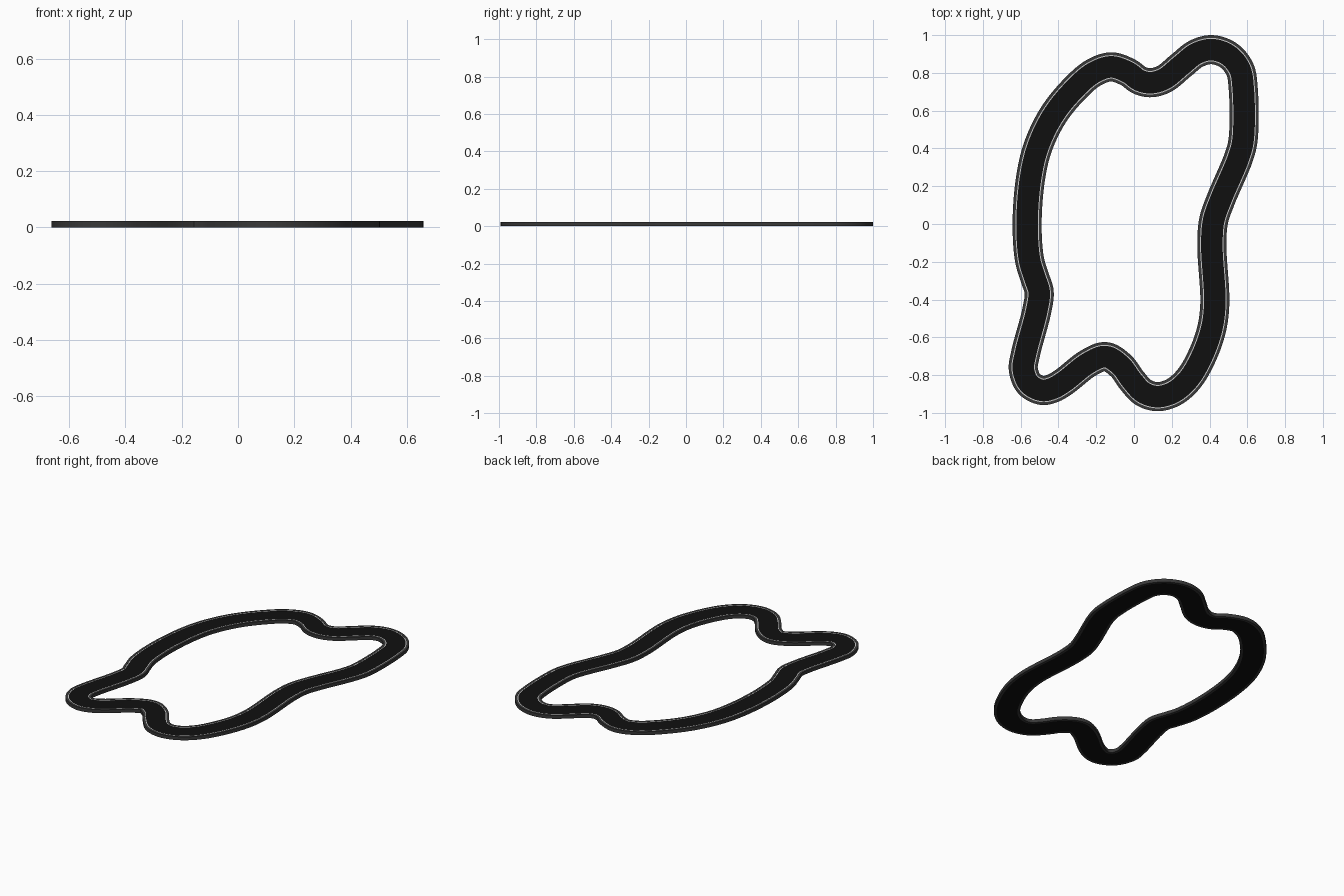
import bpy, bmesh
from mathutils import Vector

if "Cube" in bpy.data.objects:
    bpy.data.objects.remove(bpy.data.objects["Cube"])

# Centreline control points of the circuit, clockwise seen from above
CENTRE = [(-.566, 0), (-.548, .24), (-.508, .41), (-.425, .58), (-.31, .72), (-.215, .80),
          (-.12, .832), (-.03, .802), (.03, .76), (.09, .748), (.16, .768), (.25, .84), (.33, .902),
          (.413, .923), (.50, .893), (.56, .82), (.578, .72), (.578, .45), (.555, .355),
          (.46, .13), (.422, .02), (.412, -.11), (.428, -.42), (.41, -.56), (.36, -.70),
          (.29, -.82), (.21, -.89), (.125, -.914), (.05, -.892), (-.01, -.83), (-.07, -.75),
          (-.15, -.702), (-.24, -.735), (-.37, -.835), (-.43, -.87), (-.487, -.881),
          (-.555, -.846), (-.586, -.77), (-.575, -.69), (-.515, -.46), (-.502, -.36),
          (-.525, -.285), (-.553, -.19)]
HALF = 0.077


def smooth_loop(pts, steps):
    """Closed centripetal spline: positions and left-hand normals."""
    p = [Vector(q) for q in pts]
    n, pos = len(p), []
    for i in range(n):
        a, b, c, d = (p[(i + k) % n] for k in (-1, 0, 1, 2))
        t1 = (b - a).length ** .5
        t2 = (c - b).length ** .5
        t3 = (d - c).length ** .5
        m1 = c - b + t2 * ((b - a) / t1 - (c - a) / (t1 + t2))
        m2 = c - b + t2 * ((d - c) / t3 - (d - b) / (t2 + t3))
        for s in range(steps):
            t = s / steps
            pos.append((2*t**3 - 3*t**2 + 1) * b + (t**3 - 2*t**2 + t) * m1
                       + (3*t**2 - 2*t**3) * c + (t**3 - t**2) * m2)
    m = len(pos)
    nor = []
    for i in range(m):
        t = (pos[(i + 1) % m] - pos[i - 1]).normalized()
        nor.append(Vector((-t.y, t.x)))
    return pos, nor


POS, NOR = smooth_loop(CENTRE, 8)


def material(name, v):
    m = bpy.data.materials.new(name)
    m.diffuse_color = (v, v, v, 1)
    m.use_nodes = True
    m.node_tree.nodes["Principled BSDF"].inputs["Base Color"].default_value = m.diffuse_color
    return m


def sweep(name, profile, mat):
    """Sweep a closed (offset, height) profile round the circuit."""
    bm = bmesh.new()
    rings = [[bm.verts.new((p.x + n.x * o, p.y + n.y * o, z)) for o, z in profile]
             for p, n in zip(POS, NOR)]
    k = len(profile)
    for i, r in enumerate(rings):
        q = rings[(i + 1) % len(rings)]
        for j in range(k):
            bm.faces.new((r[j], r[(j + 1) % k], q[(j + 1) % k], q[j]))
    bmesh.ops.recalc_face_normals(bm, faces=bm.faces)
    me = bpy.data.meshes.new(name)
    bm.to_mesh(me)
    bm.free()
    me.materials.append(mat)
    ob = bpy.data.objects.new(name, me)
    bpy.context.collection.objects.link(ob)
    bpy.ops.object.select_all(action='DESELECT')
    ob.select_set(True)
    bpy.context.view_layer.objects.active = ob
    bpy.ops.object.shade_smooth_by_angle()


def box(a, b, z0, z1):
    return [(a, z0), (b, z0), (b, z1), (a, z1)]


asphalt = material("asphalt", 0.005)
verge = material("verge", 0.04)
white = material("white_paint", 0.8)

# Road slab, then verge and painted line on each side
sweep("road_surface", box(-HALF + .015, HALF - .015, 0, .02), asphalt)
for side, s in (("left", 1), ("right", -1)):
    sweep(side + "_verge", box(s * (HALF - .015), s * HALF, 0, .022), verge)
    sweep(side + "_edge_line", box(s * (HALF - .020), s * (HALF - .015), .019, .021), white)
